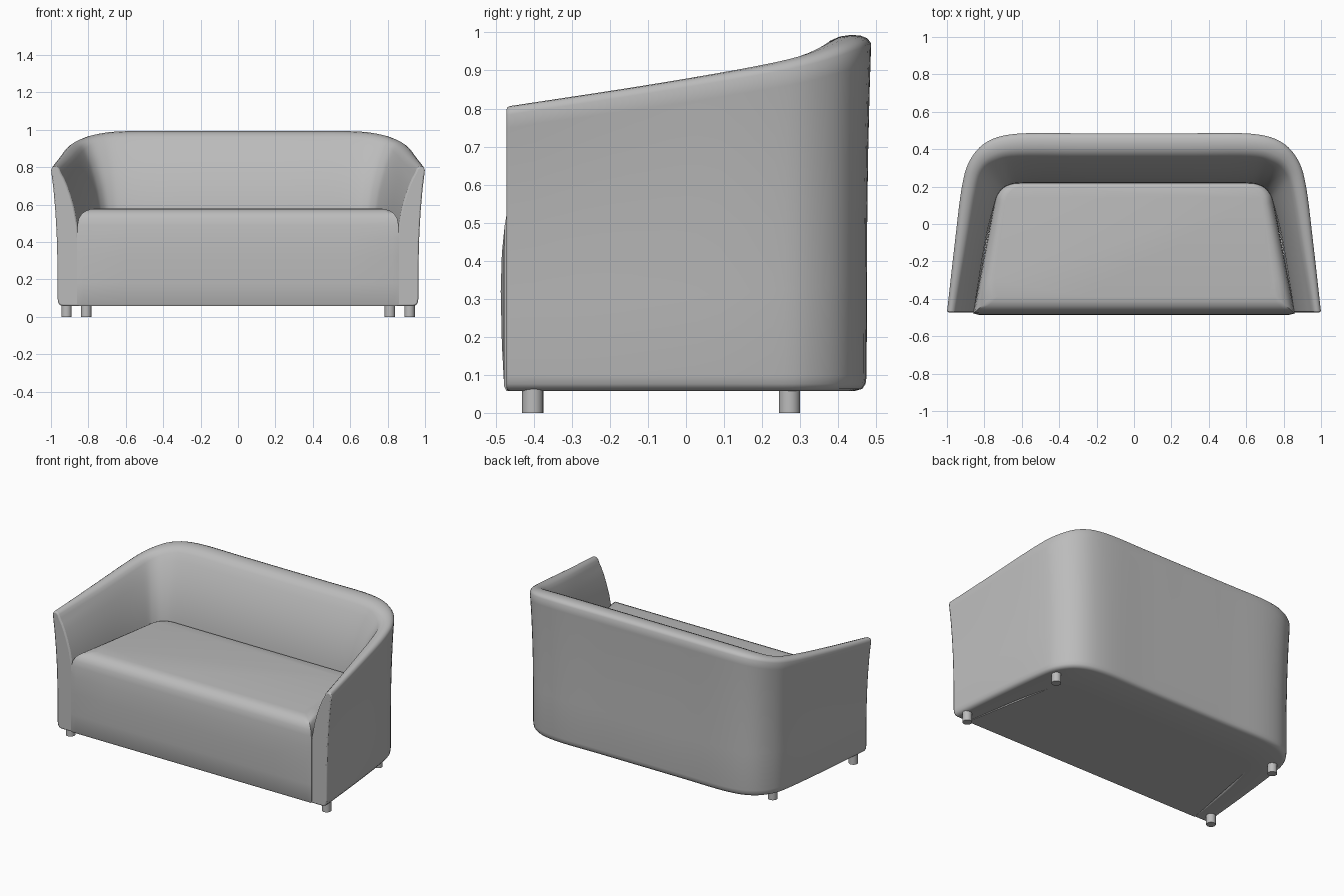
import bpy, bmesh, math
from mathutils import Vector

if "Cube" in bpy.data.objects:
    bpy.data.objects.remove(bpy.data.objects["Cube"])

fabric = bpy.data.materials.new("grey upholstery")
fabric.diffuse_color = (0.5, 0.5, 0.5, 1)
fabric.use_nodes = True
fabric.node_tree.nodes["Principled BSDF"].inputs["Base Color"].default_value = fabric.diffuse_color
BASE = 0.058


def make_object(name, bm, angle=40):
    bmesh.ops.recalc_face_normals(bm, faces=bm.faces)
    mesh = bpy.data.meshes.new(name)
    bm.to_mesh(mesh)
    bm.free()
    mesh.materials.append(fabric)
    ob = bpy.data.objects.new(name, mesh)
    bpy.context.collection.objects.link(ob)
    bpy.ops.object.select_all(action='DESELECT')
    ob.select_set(True)
    bpy.context.view_layer.objects.active = ob
    bpy.ops.object.shade_smooth_by_angle(angle=math.radians(angle))
    return ob


def loft(name, rings, angle=40):
    """Skin a list of closed rings and cap both ends."""
    bm = bmesh.new()
    loops = [[bm.verts.new(p) for p in r] for r in rings]
    n = len(loops[0])
    for a, b in zip(loops, loops[1:]):
        for i in range(n):
            j = (i + 1) % n
            bm.faces.new((a[i], a[j], b[j], b[i]))
    bm.faces.new(loops[0])
    bm.faces.new(loops[-1])
    return make_object(name, bm, angle)


def smooth_path(pts, steps):
    """Catmull-Rom curve through points of any dimension."""
    p = [pts[0] * 2 - pts[1]] + pts + [pts[-1] * 2 - pts[-2]]
    out = []
    for i in range(1, len(p) - 2):
        a, b, c, d = p[i - 1:i + 3]
        for s in range(steps):
            t = s / steps
            out.append((b * 2 + (c - a) * t + (a * 2 - b * 5 + c * 4 - d) * t ** 2
                        + (b * 3 - a - c * 3 + d) * t ** 3) * 0.5)
    return out + [pts[-1]]


# Wraparound back and arms: outer top, outer base, inner rim, inner seat (x, y), top height
half = [
    (1.000, -.472, .965, -.472, .948, -.472, .850, -.472, .805),
    (.958, -.10, .930, -.10, .885, -.10, .790, -.10, .862),
    (.920, .20, .895, .19, .840, .17, .740, .10, .912),
    (.875, .345, .860, .33, .805, .28, .715, .16, .943),
    (.780, .443, .770, .43, .735, .335, .675, .195, .975),
    (.620, .483, .610, .472, .620, .360, .590, .210, .992),
    (.300, .485, .300, .472, .300, .360, .300, .210, .993),
    (0, .485, 0, .472, 0, .360, 0, .210, .993),
]
flip = [(-a, b, -c, d, -e, f, -g, h, z) for a, b, c, d, e, f, g, h, z in half[:-1]]
stations = [Vector(s) for s in half + flip[::-1]]


def wall_section(s):
    ot, ob, ri, si = (Vector((s[i], s[i + 1])) for i in (0, 2, 4, 6))
    top = s[8]
    into = (si - ob).normalized()
    ring = [(ob + into * .03, BASE), (ob + into * .012, BASE + .005),
            (ob + into * .003, BASE + .018), (ob, BASE + .04)]
    ring += [(ob.lerp(ot, t), z * top) for t, z in
             ((.02, .35), (.15, .55), (.35, .70), (.65, .85), (.88, .93))]
    ring += [(ot, top - .022)]
    ring += [(ot.lerp(ri, t), top - d) for t, d in
             ((.08, .009), (.22, .002), (.42, 0), (.65, .004), (.85, .015))]
    ring += [(ri, top - .035)]
    ring += [(ri.lerp(si, t), z * top) for t, z in
             ((.17, .92), (.35, .87), (.55, .80), (.74, .72), (.92, .60), (1, .45))]
    ring += [(si, BASE)]
    return [(p.x, p.y, z) for p, z in ring]


shell = loft("back_and_arms", [wall_section(s) for s in smooth_path(stations, 5)], 45)
bevel = shell.modifiers.new("soft front edges", 'BEVEL')
bevel.width, bevel.segments = 0.008, 2
bevel.limit_method, bevel.angle_limit = 'ANGLE', math.radians(60)


# Seat: tapered plan with rounded rear corners, padded top edge and bulged front
def seat_ring(z, inset, bulge=0):
    front, back, r = -.478 + inset, .225 - inset * .25, .10

    def half_width(y):
        return .86 - .19 * (y + .478) - inset * (1 - .4 * (y + .478) / .7)

    side = [(x * half_width(front), front - bulge) for x in (0, .35, .7, .96)]
    side += [(half_width(front), front)]
    side += [(half_width(y), y) for y in (-.3, -.1, .05)]
    cy = back - r
    cx = half_width(cy) - r
    for k in range(9):
        a = math.radians(90 * k / 8)
        side.append((cx + r * math.cos(a), cy + r * math.sin(a)))
    side.append((0, back))
    pts = side + [(-x, y) for x, y in side[-2:0:-1]]
    return [(x, y, z) for x, y in pts]


levels = [(BASE, .006), (.07, 0), (.18, 0, .006), (.32, 0, .009), (.42, 0, .006), (.49, .001),
          (.525, .007), (.55, .02), (.567, .04), (.576, .062), (.58, .09)]
loft("seat", [seat_ring(*lv) for lv in levels])

# Round feet
for place, x, y in (("front", .917, -.403), ("rear", .812, .272)):
    for side, sx in (("left", -1), ("right", 1)):
        bm = bmesh.new()
        bmesh.ops.create_cone(bm, cap_ends=True, segments=20, radius1=.028, radius2=.028, depth=.07)
        bmesh.ops.translate(bm, verts=bm.verts, vec=(sx * x, y, .035))
        make_object(f"{place}_{side}_foot", bm)
